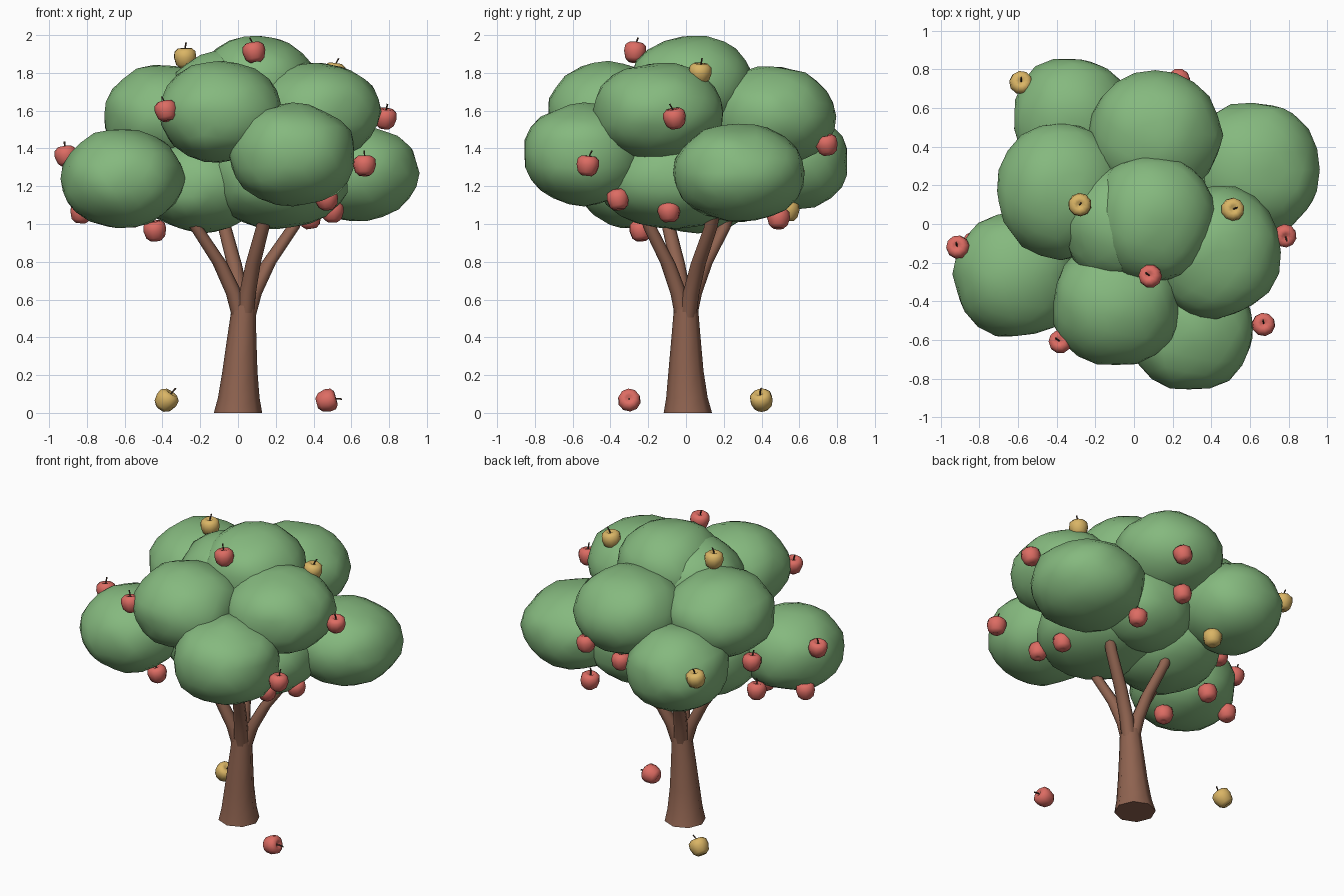
import bpy, bmesh, math, random
from mathutils import Vector, Matrix, noise

random.seed(4)
if "Cube" in bpy.data.objects:
    bpy.data.objects.remove(bpy.data.objects["Cube"], do_unlink=True)


def material(name, rgb):
    m = bpy.data.materials.new(name)
    m.use_nodes = True
    m.diffuse_color = (*rgb, 1)
    m.node_tree.nodes["Principled BSDF"].inputs["Base Color"].default_value = (*rgb, 1)
    return m


leaf = material("leaf green", (0.235, 0.485, 0.21))
bark = material("bark brown", (0.275, 0.125, 0.08))
red = material("apple red", (0.72, 0.15, 0.125))
gold = material("apple gold", (0.70, 0.46, 0.13))
stem = material("stem brown", (0.08, 0.045, 0.028))


def finish(name, bm, mats, angle):
    bmesh.ops.recalc_face_normals(bm, faces=bm.faces[:])
    me = bpy.data.meshes.new(name)
    bm.to_mesh(me)
    bm.free()
    ob = bpy.data.objects.new(name, me)
    bpy.context.collection.objects.link(ob)
    for m in mats:
        me.materials.append(m)
    bpy.ops.object.select_all(action='DESELECT')
    ob.select_set(True)
    bpy.context.view_layer.objects.active = ob
    bpy.ops.object.shade_smooth_by_angle(angle=math.radians(angle))


def tube(bm, rings, sides, mat=0):
    """Skin of horizontal rings, each (x, y, z, radius); ends are capped."""
    loops = []
    for x, y, z, r in rings:
        turn = [2 * math.pi * i / sides for i in range(sides)]
        loops.append([bm.verts.new((x + r * math.cos(a), y + r * math.sin(a), z)) for a in turn])
    faces = [bm.faces.new(loops[0]), bm.faces.new(loops[-1])]
    for lo, hi in zip(loops, loops[1:]):
        for i in range(sides):
            j = (i + 1) % sides
            faces.append(bm.faces.new((lo[i], lo[j], hi[j], hi[i])))
    for f in faces:
        f.material_index = mat


# Trunk with a flared foot
bm = bmesh.new()
tube(bm, [(0, 0.01, 0, 0.128), (0.004, 0.005, 0.08, 0.11), (0.01, 0, 0.22, 0.093),
          (0.02, 0, 0.4, 0.077), (0.028, 0, 0.52, 0.067), (0.03, 0, 0.57, 0.064)], 8)
finish("trunk", bm, [bark], 55)

# Four branches fanning out into the crown
for i, (x, y) in enumerate([(-0.22, -0.09), (-0.07, 0.2), (0.13, -0.19), (0.29, 0.13)]):
    bm = bmesh.new()
    rings = []
    for t, z, r in [(0.06, 0.5, 0.045), (0.2, 0.63, 0.044), (0.5, 0.79, 0.04),
                    (1.0, 0.98, 0.036), (1.35, 1.2, 0.03)]:
        rings.append((0.03 + (x - 0.03) * t, y * t, z, r))
    tube(bm, rings, 8)
    finish(f"branch_{i + 1}", bm, [bark], 55)

# Leaf clumps: centre and radii
clumps = {
    "lower_clump_right": ((-0.61, -0.26, 1.24), (0.325, 0.325, 0.26)),
    "lower_clump_front": ((0.29, -0.54, 1.37), (0.335, 0.325, 0.27)),
    "lower_clump_left": ((0.61, 0.28, 1.27), (0.35, 0.35, 0.26)),
    "lower_clump_back": ((-0.32, 0.54, 1.33), (0.31, 0.325, 0.265)),
    "upper_clump_front": ((-0.09, -0.41, 1.59), (0.33, 0.33, 0.265)),
    "upper_clump_left": ((0.42, -0.145, 1.595), (0.335, 0.345, 0.26)),
    "upper_clump_back": ((0.11, 0.46, 1.57), (0.34, 0.335, 0.265)),
    "upper_clump_right": ((-0.38, 0.17, 1.575), (0.335, 0.35, 0.265)),
    "top_clump": ((0.10, 0.03, 1.73), (0.32, 0.33, 0.265)),
    "inner_clump_high": ((-0.06, 0.0, 1.65), (0.31, 0.30, 0.27)),
    "inner_clump_low": ((-0.19, 0.06, 1.21), (0.33, 0.36, 0.255)),
    "inner_clump_low_front": ((0.22, -0.05, 1.24), (0.37, 0.42, 0.265)),
    "inner_clump_low_back": ((0.16, 0.27, 1.26), (0.32, 0.28, 0.25)),
}
for i, (name, (centre, radii)) in enumerate(clumps.items()):
    bm = bmesh.new()
    bmesh.ops.create_icosphere(bm, subdivisions=3, radius=1)
    for v in bm.verts:
        bump = noise.noise(v.co * 2.1 + Vector((i * 7.3, i * 3.1, 0.5)))
        # gently lumpy ball, a little fuller towards its rims
        d = v.co.normalized()
        full = sum(abs(c) ** 2.08 for c in d) ** (-1 / 2.08)
        d = d * (full + 0.06 * bump)
        v.co = Vector(centre) + Vector(a * b for a, b in zip(d, radii))
    finish(name, bm, [leaf], 35)


# Apple: lathed body with dimples, plus a leaning stalk
def apple(name, pos, colour, tilt=None):
    profile = [(0.01, -0.05), (0.028, -0.055), (0.05, -0.036), (0.061, 0.003),
               (0.057, 0.034), (0.038, 0.05), (0.019, 0.048), (0.006, 0.037)]
    bm = bmesh.new()
    tube(bm, [(0, 0, z, r) for r, z in profile], 10)
    tube(bm, [(0, 0, 0.032, 0.004), (0.004, 0, 0.056, 0.004), (0.014, 0, 0.08, 0.005)], 5, 1)
    if tilt is None:
        tilt = (random.uniform(-0.2, 0.2), random.uniform(-0.2, 0.2))
    spin = Matrix.Rotation(random.uniform(0, 6.28), 4, 'Z')
    lean = Matrix.Rotation(tilt[0], 4, 'X') @ Matrix.Rotation(tilt[1], 4, 'Y')
    bm.transform(Matrix.Translation(pos) @ lean @ spin)
    finish(name, bm, [colour, stem], 60)


reds = [(0.085, -0.27, 1.91), (-0.38, -0.61, 1.60), (0.78, -0.06, 1.56), (0.67, -0.52, 1.31),
        (-0.91, -0.12, 1.36), (0.23, 0.745, 1.42), (-0.44, -0.24, 0.965), (-0.83, -0.10, 1.06),
        (0.47, -0.36, 1.13), (0.50, -0.09, 1.065), (0.38, 0.49, 1.03), (0.09, 0.57, 1.27),
        (-0.56, 0.04, 1.04), (-0.58, 0.12, 1.27)]
golds = [(-0.28, 0.10, 1.88), (0.51, 0.075, 1.80), (-0.585, 0.73, 1.39), (-0.18, 0.54, 1.07)]
for i, p in enumerate(reds):
    apple(f"red_apple_{i + 1}", p, red)
for i, p in enumerate(golds):
    apple(f"gold_apple_{i + 1}", p, gold)

# Fallen apples
apple("fallen_red_apple", (0.47, -0.30, 0.065), red, (0.1, 1.3))
apple("fallen_gold_apple", (-0.38, 0.40, 0.066), gold, (0.25, 0.6))
